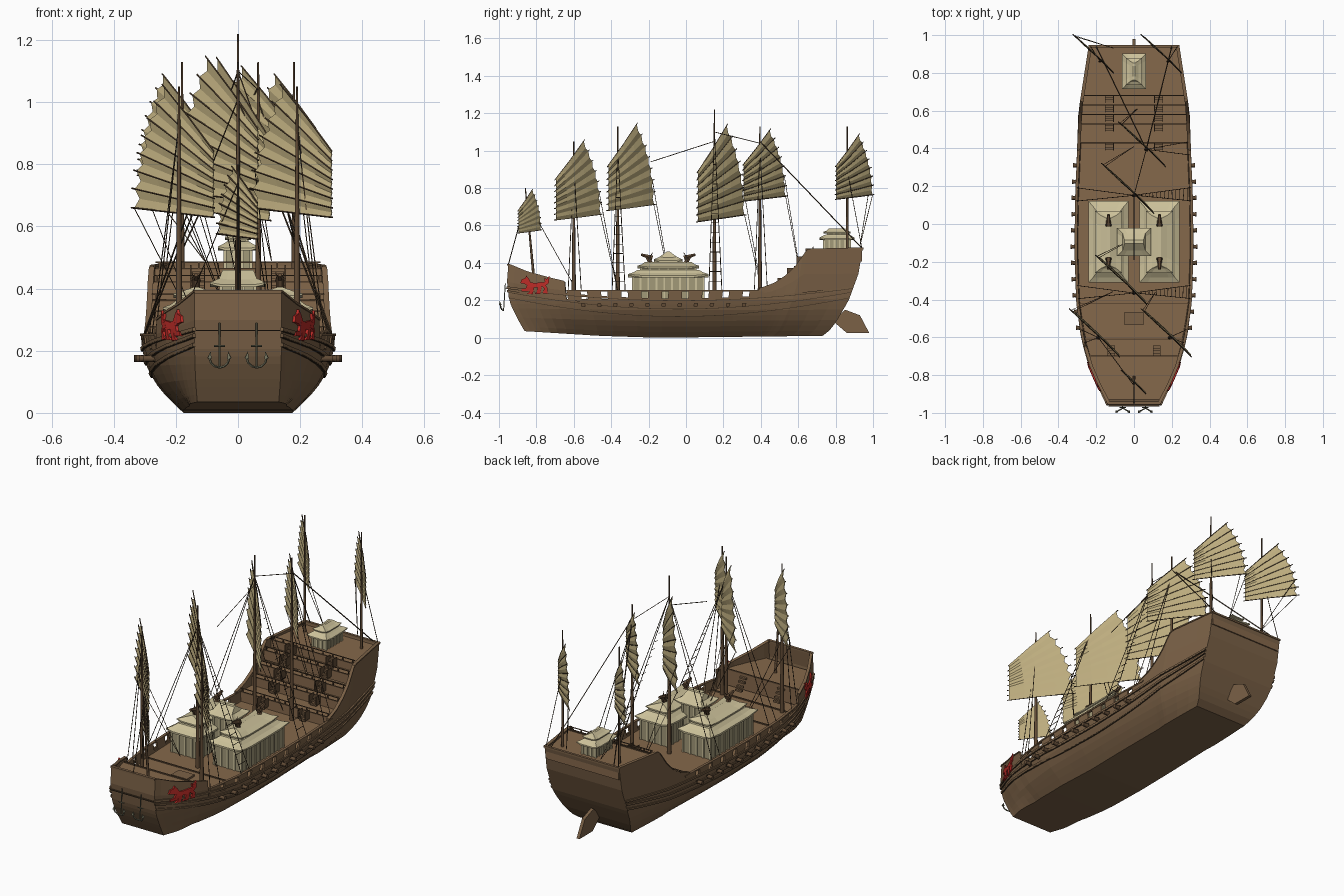
import bpy, bmesh, math
from mathutils import Vector, Matrix

if "Cube" in bpy.data.objects:
    bpy.data.objects.remove(bpy.data.objects["Cube"])

COLS = {"hull_brown": (.198, .120, .062), "deck_brown": (.235, .138, .07), "dark_wood": (.06, .038, .02),
        "mast_brown": (.12, .07, .036), "sail_khaki": (.52, .425, .215), "roof_cream": (.60, .53, .32),
        "wall_tan": (.36, .32, .19), "emblem_red": (.50, .025, .02), "iron_green": (.17, .17, .11)}
MATS = {}
for n, c in COLS.items():
    MATS[n] = bpy.data.materials.new(n)
    MATS[n].diffuse_color = (*c, 1)
parts = {}


def part(name, mat):
    return parts.setdefault(name, (bmesh.new(), mat))[0]


def loft(bm, rings, closed=True, caps=True):
    vs = [[bm.verts.new(p) for p in r] for r in rings]
    n = len(vs[0])
    for a, b in zip(vs, vs[1:]):
        for i in range(n if closed else n - 1):
            j = (i + 1) % n
            bm.faces.new((a[i], a[j], b[j], b[i]))
    if caps:
        bm.faces.new(vs[0][::-1])
        bm.faces.new(vs[-1])
    return vs


def box(bm, c, s):
    bmesh.ops.create_cube(bm, size=1, matrix=Matrix.Translation(c) @ Matrix.Diagonal((*s, 1)))


def tube(bm, p, q, r0, r1=None, n=4):
    p, q = Vector(p), Vector(q)
    r1 = r0 if r1 is None else r1
    rot = (q - p).to_track_quat('Z', 'Y')
    ring = [Vector((math.cos(a), math.sin(a), 0)) for a in (2 * math.pi * i / n for i in range(n))]
    loft(bm, [[p + rot @ (v * r0) for v in ring], [q + rot @ (v * r1) for v in ring]])


def interp(tab, x):
    if x <= tab[0][0]:
        return tab[0][1]
    for (a, u), (b, v) in zip(tab, tab[1:]):
        if x <= b:
            return u + (v - u) * (x - a) / (b - a)
    return tab[-1][1]


# Hull surface: raked ends, plan width, section flare, keel and sheer lines
BOW = [(.03, -.86), (.1, -.90), (.17, -.935), (.26, -.96), (.39, -.95)]
STERN = [(0, .715), (.03, .76), (.08, .80), (.2, .87), (.35, .925), (.48, .945)]
PLAN = [(-.95, .14), (-.85, .19), (-.75, .233), (-.6, .275), (-.4, .303), (-.1, .313), (.2, .308), (.63, .29), (.94, .24)]
FLARE = [(0, .56), (.05, .73), (.1, .86), (.15, .94), (.2, .985), (.25, 1), (.5, .98)]
KEEL = [(0, .035), (.25, .01), (.45, 0), (1, .01)]
SHEER = [(-.95, .392), (-.85, .352), (-.72, .318), (-.64, .30), (-.635, .207), (.425, .207), (.43, .262),
         (.5, .288), (.55, .328), (.6, .387), (.63, .44), (.65, .473), (.95, .48)]


def tt(y, z):
    a, b = interp(BOW, z), interp(STERN, z)
    return min(1, max(0, (y - a) / (b - a)))


def hull(t, z, out=0, side=1):
    a, b = interp(BOW, z), interp(STERN, z)
    f = interp(FLARE, z)
    f += (1 - f) * (.8 * max(0, 1 - t / .12) + .25 * max(0, (t - .8) / .2))
    return Vector((side * (interp(PLAN, -.955 + 1.9 * t) * f + out), a + t * (b - a), z))


def sheer(t):
    return interp(SHEER, -.955 + 1.9 * t)


ys = [-.955, -.92, -.88, -.85, -.8, -.75, -.69, -.64, -.635, -.5, -.4, -.25, -.1, .05, .2, .32, .425, .43,
      .465, .5, .525, .55, .575, .6, .63, .65, .75, .85, .945]
rings = []
for y in ys:
    t = (y + .955) / 1.9
    k = interp(KEEL, t)
    zs = [k + (.206 - k) * i / 7 for i in range(8)] + [(.206 + sheer(t)) / 2, sheer(t)]
    rings.append([hull(t, z, 0, -1) for z in zs[::-1]] + [hull(t, z) for z in zs])
bm = part("hull", "hull_brown")
vs = loft(bm, rings, closed=False, caps=False)
for r in (vs[0], vs[-1]):
    for i in range(9):
        bm.faces.new((r[i], r[i + 1], r[18 - i], r[19 - i]))


# Strips that follow the hull on both sides: wales, rails and bulwark blocks
def plank(bm, t0, t1, n, lo, hi, inn, out):
    for s in (-1, 1):
        rs = []
        for i in range(n + 1):
            t = t0 + (t1 - t0) * i / n
            rs.append([hull(t, lo(t), inn, s), hull(t, lo(t), out, s), hull(t, hi(t), out, s), hull(t, hi(t), inn, s)])
        loft(bm, rs)


wale, seam = part("wales", "hull_brown"), part("wale_seams", "dark_wood")
for base, rise in ((.115, .10), (.155, .09), (.20, .065)):
    f = lambda t: base + rise * (2 * t - 1) ** 2
    plank(wale, 0, 1, 30, f, lambda t: f(t) + .010, -.003, .006)
    plank(seam, 0, 1, 30, lambda t: f(t) - .003, f, -.003, .005)
box(seam, (0, -.960, .265), (.27, .010, .004))
rail = part("cap_rails", "hull_brown")
for a, b in ((0, .163), (.732, 1)):
    plank(rail, a, b, 22, lambda t: sheer(t) - .004, lambda t: sheer(t) + .003, -.014, .004)
box(rail, (0, -.948, .39), (.28, .016, .01))
box(rail, (0, .941, .478), (.48, .014, .01))
plank(rail, tt(-.64, .25), tt(.43, .25), 20, lambda t: .248, lambda t: .256, -.012, .003)
blocks = part("bulwark_blocks", "hull_brown")
for i in range(10):
    y = -.635 + i * .108
    plank(blocks, tt(y, .23), tt(y + .074, .23), 2, lambda t: .203, lambda t: .25, -.011, 0)


# Decks, terraces and their fittings
def deck(y0, y1, z, depth):
    rs = []
    for i in range(9):
        y = y0 + (y1 - y0) * i / 8
        x = hull(tt(y, z), z, -.006).x
        rs.append([(-x, y, z), (x, y, z), (x, y, z - depth), (-x, y, z - depth)])
    loft(part("decks", "deck_brown"), rs)


deck(-.93, -.70, .295, .09)
deck(-.72, .45, .20, .012)
trim, stair = part("deck_rails", "mast_brown"), part("stairs", "hull_brown")
TERR = [(.43, .255), (.53, .305), (.58, .36), (.63, .42), (.68, .463), (.94, 0)]
for i in range(5):
    (y, z), y1 = TERR[i], TERR[i + 1][0]
    deck(y, y1, z, .055)
    w = hull(tt(y, z), z, -.012).x
    box(trim, (0, y, z + .001), (2 * w, .006, .005))
    box(trim, (0, y, z + .022), (2 * w, .004, .004))
    for k in range(9):
        box(trim, ((k - 4) * w / 4.2, y, z + .011), (.005, .005, .022))
    for s in (-1, 1):
        for k in range(3):
            box(stair, (s * .13, y - .006 - k * .012, z - .012 - k * .014), (.04, .012, .008))
        for e in (-1, 1):
            box(trim, (s * .13 + e * .022, y - .02, z - .012), (.004, .04, .05))
for y in (-.70, -.61, -.42):
    w = hull(tt(y, .21), .21, -.015).x
    box(trim, (0, y, .298 if y < -.65 else .203), (2 * w, .006, .007))
for s in (-1, 1):
    for k in range(4):
        box(stair, (s * .12, -.69 + k * .013, .278 - k * .019), (.04, .013, .01))
box(part("hatches", "hull_brown"), (0, -.5, .205), (.10, .07, .012))

# Guns along both sides with their port plates
gun, port = part("gun_barrels", "mast_brown"), part("gun_ports", "dark_wood")
for i in range(11):
    y = .31 - i * .086
    t = tt(y, .175)
    plank(port, t - .006, t + .006, 1, lambda t: .165, lambda t: .186, -.004, .004)
    for s in (-1, 1):
        x = hull(t, .175).x
        tube(gun, (s * (x - .01), y, .175), (s * (x + .034), y, .175), .012, .009, 8)
        tube(gun, (s * (x + .026), y, .175), (s * (x + .034), y, .175), .012, .012, 8)

# Rudder and bow anchors
loft(part("rudder", "hull_brown"), [[(x, y, z) for y, z in ((.79, .085), (.85, .15), (.93, .12), (.98, .025), (.86, .025))]
                                    for x in (-.009, .009)])
anc = part("anchors", "iron_green")
for s in (-1, 1):
    x = s * .06
    tube(anc, (x, -.966, .29), (x, -.975, .15), .003, n=6)
    tube(anc, (x - .018, -.972, .215), (x + .018, -.972, .215), .003)
    for d in (-1, 1):
        arc = [(x + d * .032 * math.sin(a), -.975 - .018 * math.sin(a), .178 - .032 * math.cos(a)) for a in (0, .5, 1, 1.5)]
        for p, q in zip(arc, arc[1:]):
            tube(anc, p, q, .004, .0035, 5)
        tube(anc, arc[-1], (x + d * .028, -.996, .198), .009, 0, 4)

# Red beast emblem on each bow side
BEAST = [[(.22, .4), (.28, .66), (.5, .6), (.75, .66), (.84, .45), (.6, .36)],
         [(0, .6), (.04, .8), (.16, .86), (.2, 1), (.28, .85), (.36, .62), (.28, .42), (.15, .55)],
         [(.25, .55), (.18, .32), (.04, .3), (.04, .16), (.26, .15), (.38, .42)],
         [(.34, .45), (.3, .12), (.22, .02), (.42, .0), (.48, .4)], [(.6, .42), (.56, .12), (.5, .02), (.68, .02), (.74, .45)],
         [(.68, .55), (.82, .3), (.76, .06), (.94, .02), (.93, .35), (.82, .6)],
         [(.72, .6), (.84, .68), (.82, .88), (.9, .82), (1, .98), (.98, .6), (.85, .45)]]
for s in (-1, 1):
    for poly in BEAST:
        pts = [(-.885 + .155 * u, .232 + .1 * v) for u, v in poly]
        loft(part("bow_emblem", "emblem_red"), [[hull(tt(y, z), z, o, s) for y, z in pts] for o in (.001, .0095)])


# Pavilions with flared hip roofs
def roof(cx, cy, levels, lift):
    rs = []
    for i, (z, hx, hy) in enumerate(levels):
        up = lift * max(0, 1 - i / 3)
        rs.append([(cx + a * hx, cy + b * hy, z + up * (abs(a * b) == 1)) for a, b in
                   ((-1, -1), (-.6, -1), (0, -1), (.6, -1), (1, -1), (1, -.6), (1, 0), (1, .6),
                    (1, 1), (.6, 1), (0, 1), (-.6, 1), (-1, 1), (-1, .6), (-1, 0), (-1, -.6))])
    loft(part("roofs", "roof_cream"), rs)


def house(cx, cy, hx, hy, z0, z1, nx, ny):
    box(part("pavilion_walls", "wall_tan"), (cx, cy, (z0 + z1) / 2), (2 * hx, 2 * hy, z1 - z0))
    col = part("pavilion_columns", "roof_cream")
    for i in range(nx + 1):
        for j in range(ny + 1):
            if i in (0, nx) or j in (0, ny):
                box(col, (cx + hx * (2 * i / nx - 1), cy + hy * (2 * j / ny - 1), (z0 + z1) / 2), (.01, .01, z1 - z0))


orn = part("roof_beasts", "mast_brown")
for s in (-1, 1):
    x = s * .135
    house(x, -.095, .085, .19, .2, .33, 4, 9)
    roof(x, -.095, [(.322, .106, .216), (.332, .106, .216), (.345, .082, .188), (.362, .064, .165)], .012)
    house(x, -.095, .055, .145, .355, .375, 3, 6)
    roof(x, -.095, [(.37, .072, .165), (.378, .072, .165), (.39, .04, .14), (.405, .008, .125)], .01)
    for d in (-1, 1):
        y = -.095 + d * .09
        tube(orn, (x, y, .39), (x, y + d * .02, .43), .014, .012, 6)
        tube(orn, (x, y - d * .005, .425), (x, y + d * .055, .445), .016, .007, 6)
        for e in (-1, 1):
            tube(orn, (x + e * .008, y + d * .01, .43), (x + e * .014, y - d * .008, .455), .004, .001)
house(0, -.095, .055, .045, .2, .41, 3, 3)
roof(0, -.095, [(.405, .09, .075), (.413, .09, .075), (.43, .06, .045), (.46, .05, .009)], .01)
house(0, .808, .042, .07, .46, .53, 3, 5)
roof(0, .808, [(.522, .064, .094), (.53, .064, .094), (.543, .045, .075), (.552, .035, .06)], .008)
house(0, .808, .028, .05, .545, .56, 2, 3)
roof(0, .808, [(.556, .042, .072), (.562, .042, .072), (.57, .024, .056), (.583, .006, .045)], .007)

# Masts, battened fan sails: x, y, foot z, top z, luff y, leech y, sail bottom, sail peak
mast, batten, rope = part("masts", "mast_brown"), part("battens", "dark_wood"), part("ropes", "dark_wood")
RIG = [(0, -.845, .28, .80, -.9, -.78, .56, .79), (-.19, -.6, .2, 1.05, -.70, -.46, .63, 1.05),
       (.19, -.6, .2, 1.05, -.70, -.46, .63, 1.05), (0, -.365, .2, 1.13, -.42, -.175, .68, 1.14),
       (0, .152, .2, 1.22, .06, .31, .62, 1.135), (.065, .395, .2, 1.13, .305, .53, .73, 1.11),
       (-.18, .862, .46, 1.13, .8, .995, .74, 1.085), (.18, .862, .46, 1.13, .8, .995, .74, 1.085)]
for mx, my, zf, zt, yl, ye, z0, z1 in RIG:
    thick = .012 if zt - zf > .8 else .008
    lean = .035 if zt < .9 else 0
    tube(mast, (mx, my + lean, zf), (mx, my - lean * .4, zt), thick, .003, 8)
    W, H = ye - yl, z1 - z0

    def pt(s, f, belly=0):
        tip = 1 - .38 * f * f
        z = (.52 * f) * (1 - s) + (.07 + .93 * f ** .95) * s
        d = .004 + belly + .02 * W * math.sin(math.pi * min(1, s))
        u = yl + W * s * tip
        return Vector((mx + (my - u) * 1.05 + d * .7, u + d * .7, z0 + H * z))
    rs = []
    for j in range(15):
        mid = j % 2
        rs.append([pt(s * (1 - .05 * mid), j / 14, .022 * W * mid) for s in (0, .25, .5, .75, 1)])
        if not mid:
            for a, b in ((-.03, .5), (.5, 1.04)):
                tube(batten, pt(a, j / 14), pt(b, j / 14), .0027)
    loft(part("sails", "sail_khaki"), rs, closed=False, caps=False)
    # Sheets from the leech and shrouds to the rails
    if zt > .9:
        for f in (0, .3):
            tube(rope, pt(1, f), (mx * .6, min(.93, ye + .1), zf + .03), .0018, n=3)
        for s in (-1, 1):
            if mx * s >= 0 and my < .8:
                for d in (-.03, .04):
                    tube(rope, (mx, my, zt - .12), hull(tt(my + d, .25), .25, -.005, s), .0022, n=3)

# Rope ladders on the two tall centre masts
for my, zt in ((-.365, 1.02), (.152, 1.05)):
    a, b = (hull(tt(my + d, .25), .25, -.005) for d in (-.03, .04))
    top = Vector((0, my, zt - .02))
    for k in range(1, 14):
        tube(rope, a.lerp(top, k / 15), b.lerp(top, k / 15), .002, n=3)
# Long stays
for p, q, r in (((0, -.19, .94), (0, .152, 1.05), .002), ((0, .152, 1.1), (.065, .395, 1.04), .002),
                ((.065, .395, 1.05), (.2, .94, .48), .003), ((.065, .395, 1.05), (-.2, .94, .48), .003),
                ((0, -.95, .39), (0, -.855, .74), .0025), ((0, -.855, .74), (-.19, -.6, .28), .002),
                ((.18, .862, .9), (.23, .94, .48), .002), ((-.18, .862, .9), (-.23, .94, .48), .002)):
    tube(rope, p, q, r, n=4)

for name, (bm, mat) in parts.items():
    bmesh.ops.recalc_face_normals(bm, faces=bm.faces)
    me = bpy.data.meshes.new(name)
    bm.to_mesh(me)
    bm.free()
    me.materials.append(MATS[mat])
    ob = bpy.data.objects.new(name, me)
    bpy.context.collection.objects.link(ob)
    if name in ("hull", "sails"):
        m = ob.modifiers.new("thickness", 'SOLIDIFY')
        m.thickness = .01 if name == "hull" else .003
    if name in ("masts", "gun_barrels"):
        me.polygons.foreach_set("use_smooth", [len(p.vertices) == 4 for p in me.polygons])

for m in bpy.data.materials:
    if m.users and not m.is_grease_pencil:
        m.use_nodes = True
        m.node_tree.nodes["Principled BSDF"].inputs["Base Color"].default_value = m.diffuse_color
